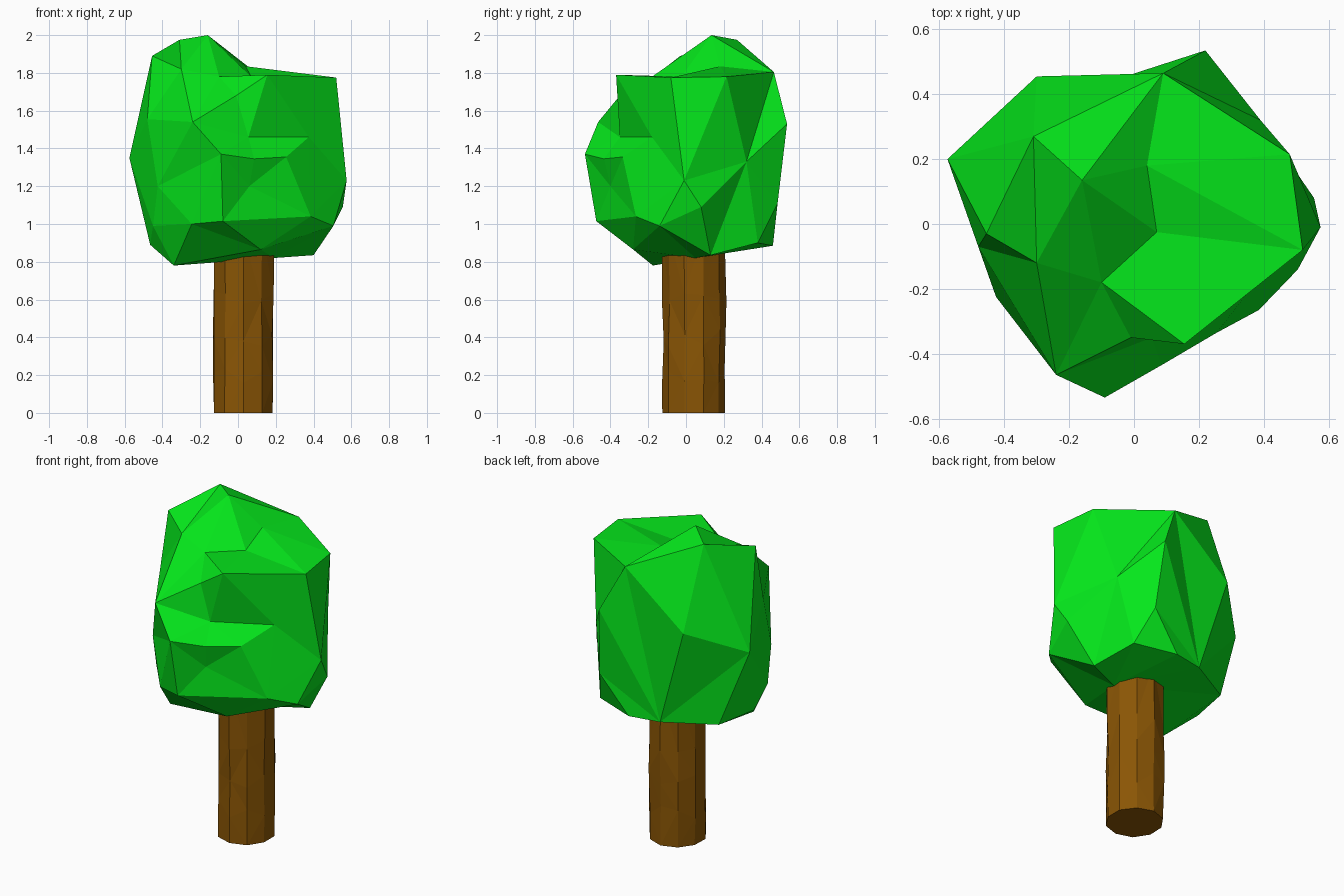
import bpy, bmesh, math, random
from mathutils import Vector

if "Cube" in bpy.data.objects:
    bpy.data.objects.remove(bpy.data.objects["Cube"])

random.seed(4)


def material(name, rgb):
    m = bpy.data.materials.new(name)
    m.diffuse_color = (*rgb, 1)
    m.use_nodes = True
    m.node_tree.nodes["Principled BSDF"].inputs["Base Color"].default_value = m.diffuse_color
    return m


def add_object(name, bm, mat):
    bmesh.ops.recalc_face_normals(bm, faces=bm.faces[:])
    me = bpy.data.meshes.new(name)
    bm.to_mesh(me)
    bm.free()
    me.materials.append(mat)
    ob = bpy.data.objects.new(name, me)
    bpy.context.collection.objects.link(ob)
    return ob


def crease(p, q):
    """Turn the edge between two facing triangles so that it joins p and q."""
    if any(e.other_vert(p) == q for e in p.link_edges):
        return
    for f in p.link_faces:
        for e in f.edges:
            if p not in e.verts and any(q in g.verts for g in e.link_faces):
                bmesh.utils.edge_rotate(e, True)
                return


leaf_green = material("leaf green", (0.0015, 0.79, 0.011))
bark_brown = material("bark brown", (0.255, 0.092, 0.0015))

# Crown: craggy facets wrapped round a centre, one knob or hollow per point
CENTRE = Vector((0.0, 0.0, 1.35))
crags = [
    # top knob and plateau
    (-.16, .135, 2.0), (-.31, .27, 1.975), (-.455, -.03, 1.89), (.04, .18, 1.835),
    (.07, -.025, 1.78), (-.10, -.18, 1.78), (.52, -.08, 1.775), (.48, .215, 1.78),
    (.155, -.37, 1.79), (-.30, -.12, 1.82), (.09, .465, 1.805),
    # front ledge and bulge
    (-.24, -.465, 1.54), (-.01, -.35, 1.68), (.055, -.35, 1.46), (.375, -.18, 1.46),
    (-.09, -.535, 1.37), (.085, -.435, 1.345), (.255, -.335, 1.355), (.06, -.40, 1.2),
    (.385, -.265, 1.04), (-.08, -.475, 1.015), (-.245, -.41, 1.0),
    # left side
    (-.575, .2, 1.35), (-.48, -.07, 1.555), (-.425, -.225, 1.2), (-.45, -.155, .99),
    # right side
    (.575, -.01, 1.23), (.505, -.14, .99), (.555, .08, 1.09), (.39, .32, 1.33),
    # back
    (.22, .535, 1.53), (-.30, .455, 1.49), (.25, .485, 1.11),
    # underside
    (-.34, -.175, .78), (-.465, .0, .89), (.40, .13, .835), (-.12, .425, .885),
    (-.41, .265, .885), (.07, .46, .885), (.32, .38, .9), (.12, -.28, .865), (.19, .05, .82),
]
bm = bmesh.new()
knobs = [bm.verts.new((Vector(p) - CENTRE).normalized()) for p in crags]
bmesh.ops.convex_hull(bm, input=bm.verts[:])
for v, p in zip(knobs, crags):
    v.co = p
# Ridges and hollows: front ledge, chin, back folds, top knob, sides
for a, b in ((13, 14), (20, 19), (30, 36), (10, 36), (10, 29), (0, 10), (3, 6), (1, 9),
             (22, 34), (22, 36), (29, 35)):
    crease(knobs[a], knobs[b])
add_object("crown", bm, leaf_green)

# Trunk: slightly uneven ten-sided column
SIDES = 10
bm = bmesh.new()
rings = []
for z in (0, .2, .4, .62, .95):
    ring = []
    for i in range(SIDES):
        a = 2 * math.pi * (i + .5) / SIDES
        r = .165 + random.uniform(-.006, .006)
        dz = random.uniform(-.05, .05) if 0 < z < .9 else 0
        ring.append(bm.verts.new((.029 + r * math.cos(a), .043 + r * math.sin(a), z + dz)))
    rings.append(ring)
for lo, hi in zip(rings, rings[1:]):
    for i in range(SIDES):
        j = (i + 1) % SIDES
        bm.faces.new((lo[i], lo[j], hi[j], hi[i]))
bm.faces.new(rings[0][::-1])
bm.faces.new(rings[-1])
bmesh.ops.triangulate(bm, faces=[f for f in bm.faces if len(f.verts) == 4])
add_object("trunk", bm, bark_brown)
